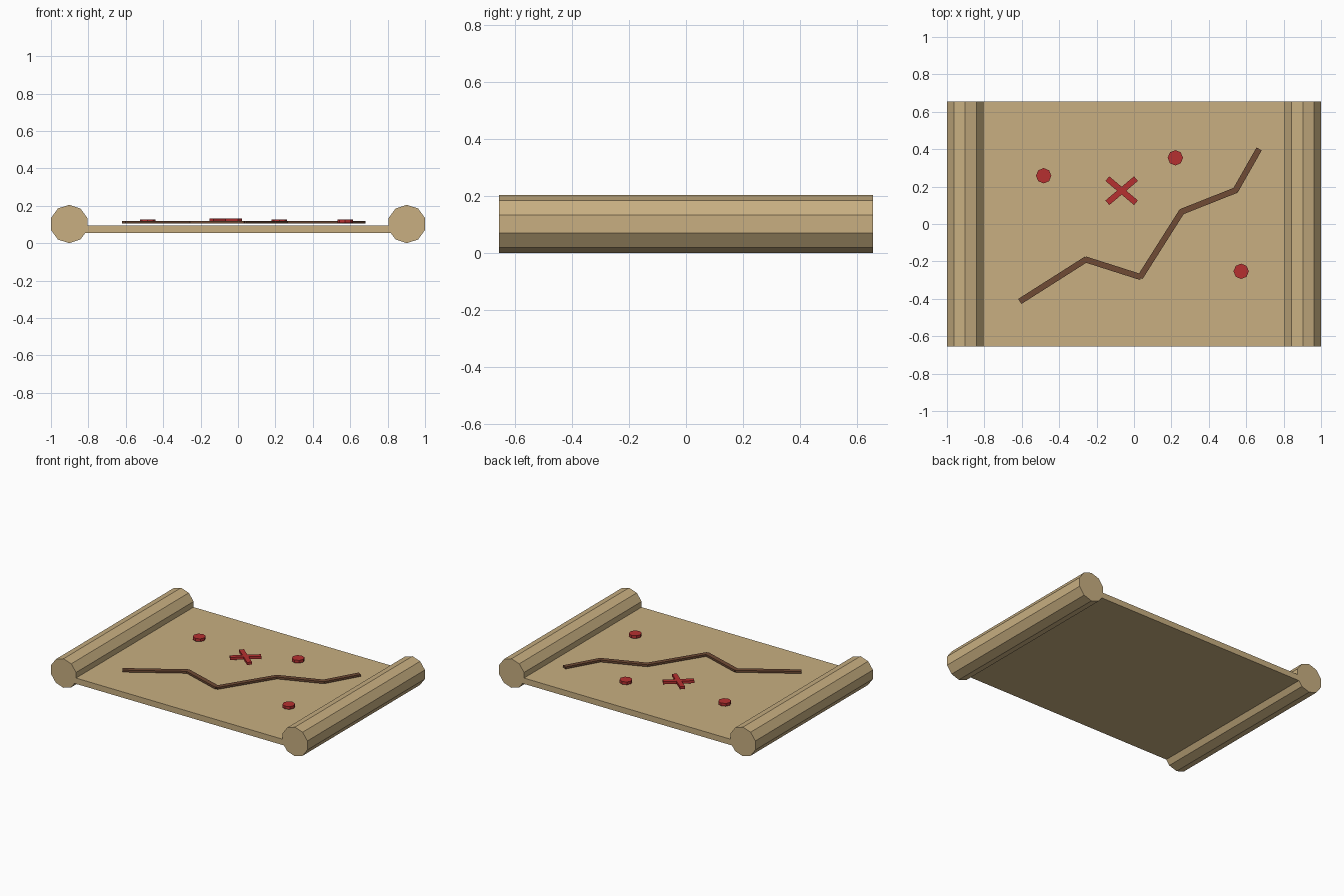
import bpy
from math import pi, atan2, hypot

if "Cube" in bpy.data.objects:
    bpy.data.objects.remove(bpy.data.objects["Cube"])


def material(name, rgb):
    m = bpy.data.materials.new(name)
    m.diffuse_color = (*rgb, 1)
    m.use_nodes = True
    m.node_tree.nodes["Principled BSDF"].inputs["Base Color"].default_value = m.diffuse_color
    return m


PARCHMENT = material("parchment", (0.58, 0.43, 0.22))
INK = material("brown_ink", (0.16, 0.07, 0.035))
RED = material("red_ink", (0.47, 0.03, 0.03))


def finish(name, mat):
    ob = bpy.context.object
    ob.name = name
    ob.data.materials.append(mat)
    bpy.ops.object.transform_apply(location=False, rotation=True, scale=True)
    return ob


def box(name, loc, size, mat, angle=0):
    bpy.ops.mesh.primitive_cube_add(size=1, location=loc, rotation=(0, 0, angle))
    bpy.context.object.scale = size
    return finish(name, mat)


def cylinder(name, loc, radius, depth, sides, mat, rot=(0, 0, 0)):
    bpy.ops.mesh.primitive_cylinder_add(vertices=sides, radius=radius, depth=depth,
                                        location=loc, rotation=rot)
    return finish(name, mat)


# Parchment sheet
box("sheet", (0, 0, 0.074), (1.80, 1.31, 0.041), PARCHMENT)

# Rolled ends, ten-sided with a corner at top and bottom
R = 0.1025
for side, x in (("left", -0.9025), ("right", 0.9025)):
    cylinder(side + "_roll", (x, 0, R), R, 1.31, 10, PARCHMENT, (pi / 2, 0, 0))

# Route line made of straight segments
route = [(-0.607, -0.412), (-0.258, -0.19), (0.034, -0.283),
         (0.255, 0.066), (0.543, 0.18), (0.667, 0.398)]
for i, ((x0, y0), (x1, y1)) in enumerate(zip(route, route[1:])):
    box(f"route_segment_{i + 1}", ((x0 + x1) / 2, (y0 + y1) / 2, 0.111),
        (hypot(x1 - x0, y1 - y0) + 0.008, 0.032, 0.014), INK, atan2(y1 - y0, x1 - x0))

# Crossed target mark
for i, a in enumerate((0.7, -0.7)):
    box(f"cross_bar_{i + 1}", (-0.066, 0.178, 0.122), (0.2, 0.032, 0.018), RED, a)

# Landmark dots
for i, (x, y) in enumerate([(-0.483, 0.258), (0.221, 0.354), (0.573, -0.253)]):
    cylinder(f"landmark_dot_{i + 1}", (x, y, 0.117), 0.041, 0.02, 8, RED)
